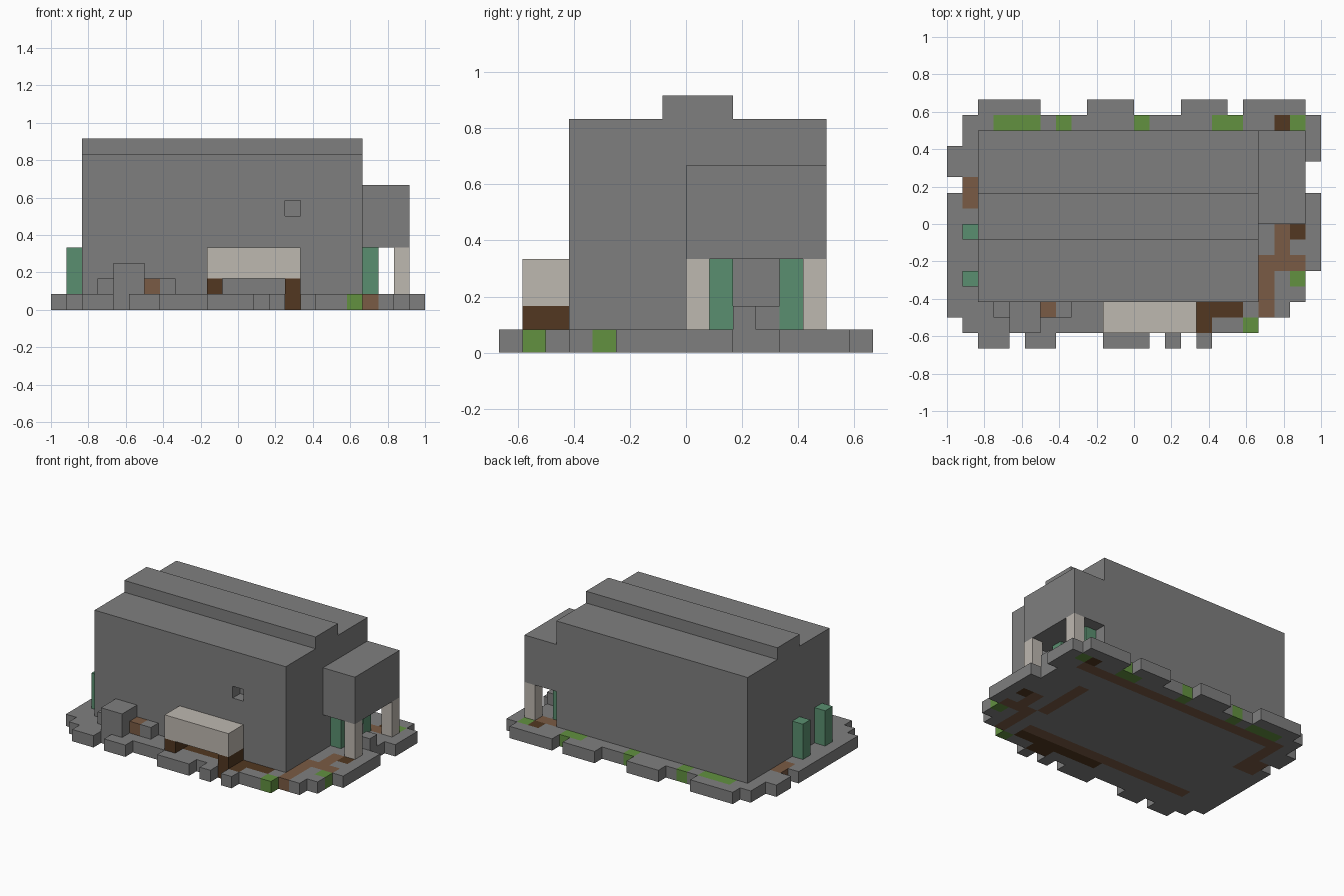
import bpy, bmesh
from mathutils import Vector

U = 1 / 12  # one block

cube = bpy.data.objects.get("Cube")
if cube:
    bpy.data.objects.remove(cube, do_unlink=True)


def material(name, *rgb):
    m = bpy.data.materials.new(name)
    m.use_nodes = True
    m.diffuse_color = (*rgb, 1)
    m.node_tree.nodes["Principled BSDF"].inputs["Base Color"].default_value = (*rgb, 1)
    return m


stone = material("grey_stone", .212, .212, .212)
dirt = material("brown_dirt", .195, .105, .058)
soil = material("dark_brown", .084, .039, .015)
grass = material("grass_green", .122, .283, .051)
leaf = material("muted_green", .102, .275, .162)
plaster = material("pale_plaster", .515, .479, .434)
glass = material("pale_blue_glass", .32, .445, .468)


def finish(name, bm, *mats):
    bmesh.ops.recalc_face_normals(bm, faces=bm.faces[:])
    mesh = bpy.data.meshes.new(name)
    bm.to_mesh(mesh)
    bm.free()
    for m in mats:
        mesh.materials.append(m)
    ob = bpy.data.objects.new(name, mesh)
    bpy.context.collection.objects.link(ob)
    return ob


def box(name, mat, x, y, z):
    """Box from (low, high) block ranges."""
    bm = bmesh.new()
    bmesh.ops.create_cube(bm, size=1)
    for v in bm.verts:
        v.co = Vector([(r[0] if c < 0 else r[1]) * U for c, r in zip(v.co, (x, y, z))])
    return finish(name, bm, mat)


def cells(x0, x1, y0, y1):
    return {(x, y) for x in range(x0, x1) for y in range(y0, y1)}


# Ragged ground slab: core plus edge pieces
ground = cells(-11, 8, -7, 7) | cells(8, 10, -6, 7) | cells(10, 11, -5, 7)
for x0, x1 in ((-10, -6), (-3, 0), (3, 6), (7, 11)):
    ground |= cells(x0, x1, 7, 8)
for x0, x1 in ((-10, -8), (-7, -5), (-2, 1), (2, 3), (4, 5)):
    ground |= cells(x0, x1, -8, -7)
for x, y0, y1 in ((11, 4, 7), (11, -3, 2), (-12, 3, 5), (-12, -6, 2)):
    ground |= cells(x, x + 1, y0, y1)

# Ground patches: dirt paths, dark soil, grass
dirt_cells = (cells(8, 9, -6, -2) | cells(8, 11, -3, -2) | cells(9, 10, -2, 0)
              | cells(-11, -10, 1, 3) | cells(-10, -9, 1, 6) | cells(-9, 10, 5, 6)
              | cells(-9, 7, -5, -4) | cells(7, 8, -2, 3))
soil_cells = (cells(-1, 7, -6, -5) | cells(3, 5, -7, -6) | cells(10, 11, -1, 0)
              | cells(9, 10, 6, 7))
grass_cells = (cells(-9, -6, 6, 7) | cells(-5, -4, 6, 7) | cells(0, 1, 6, 7)
               | cells(5, 7, 6, 7) | cells(10, 11, 6, 7) | cells(10, 11, -4, -3)
               | cells(7, 8, -7, -6))

bm = bmesh.new()


def quad(points, index):
    bm.faces.new([bm.verts.new(Vector(p) * U) for p in points]).material_index = index


for x, y in sorted(ground):
    i = next((k for k, s in ((1, dirt_cells), (2, soil_cells), (3, grass_cells))
              if (x, y) in s), 0)
    ring = [(x, y), (x + 1, y), (x + 1, y + 1), (x, y + 1)]
    for z in (0, 1):
        quad([(*p, z) for p in ring], i)
    for k, (dx, dy) in enumerate(((0, -1), (1, 0), (0, 1), (-1, 0))):
        if (x + dx, y + dy) not in ground:
            a, b = ring[k], ring[(k + 1) % 4]
            quad([(*a, 0), (*b, 0), (*b, 1), (*a, 1)], i)
bmesh.ops.remove_doubles(bm, verts=bm.verts[:], dist=.001)
finish("ground_slab", bm, stone, dirt, soil, grass)

# Main hall with raised ridge, extruded from its end profile
bm = bmesh.new()
profile = [(-5, 1), (6, 1), (6, 10), (2, 10), (2, 11), (-1, 11), (-1, 10), (-5, 10)]
end = bm.faces.new([bm.verts.new((-10 * U, y * U, z * U)) for y, z in profile])
ext = bmesh.ops.extrude_face_region(bm, geom=[end], use_keep_orig=True)["geom"]
bmesh.ops.translate(bm, vec=(18 * U, 0, 0),
                    verts=[v for v in ext if isinstance(v, bmesh.types.BMVert)])
hall = finish("main_hall", bm, stone)

# Square hole beside the front window
cutter = box("hole_cutter", stone, (3, 4), (-6, -4), (6, 7))
cutter.hide_render = True
mod = hall.modifiers.new("hole", "BOOLEAN")
mod.operation, mod.object, mod.solver = "DIFFERENCE", cutter, "EXACT"
bpy.context.view_layer.objects.active = hall
bpy.ops.object.modifier_apply(modifier="hole")
bpy.data.objects.remove(cutter, do_unlink=True)

# Side annex on posts, with planks and steps below
box("side_annex", stone, (8, 11), (0, 6), (4, 8))
for n, y in (("front", 0), ("back", 5)):
    box(n + "_post", plaster, (10, 11), (y, y + 1), (1, 4))
for n, y in (("front", 1), ("back", 4)):
    box(n + "_entrance_pillar", leaf, (8, 9), (y, y + 1), (1, 4))
box("outer_block", stone, (10, 11), (2, 3), (1, 2))
box("inner_block", stone, (8, 9), (3, 4), (1, 2))

# Green pillars on the far side
for n, y in (("front", -4), ("back", -1)):
    box(n + "_side_pillar", leaf, (-11, -10), (y, y + 1), (1, 4))

# Counter on dark legs
box("counter", plaster, (-2, 4), (-7, -5), (2, 4))
for n, x in (("right", -2), ("left", 3)):
    box(n + "_counter_leg", soil, (x, x + 1), (-7, -5), (1, 2))

# Rubble at the front
box("large_crate", stone, (-8, -6), (-7, -5), (1, 3))
box("right_rubble", stone, (-9, -8), (-6, -5), (1, 2))
box("dirt_block", dirt, (-6, -5), (-6, -5), (1, 2))
box("left_rubble", stone, (-5, -4), (-6, -5), (1, 2))


def window(name, panes, wall, out, shift=0.0, round_off=.32):
    """Thin rounded plate covering the given panes of the wall."""
    bm = bmesh.new()
    for x, z in sorted(panes):
        bm.faces.new([bm.verts.new(((x + a + shift) * U, wall * U, (z + b) * U))
                      for a, b in ((0, 0), (1, 0), (1, 1), (0, 1))])
    bmesh.ops.remove_doubles(bm, verts=bm.verts[:], dist=.001)
    bmesh.ops.dissolve_limit(bm, angle_limit=.1, use_dissolve_boundaries=True,
                             verts=bm.verts[:], edges=bm.edges[:])
    bmesh.ops.bevel(bm, geom=bm.verts[:], offset=round_off * U, segments=2,
                    profile=.5, affect="VERTICES")
    ext = bmesh.ops.extrude_face_region(bm, geom=bm.faces[:], use_keep_orig=True)["geom"]
    bmesh.ops.translate(bm, vec=(0, out * .004, 0),
                        verts=[v for v in ext if isinstance(v, bmesh.types.BMVert)])
    finish(name, bm, glass)


# Front and back windows, some with a broken pane
broken = {("front", -4): {(-3, 6)}, ("back", -4): {(-3, 7)}, ("back", -8): {(-8, 6)}}
for side, wall, out in (("front", -5, -1), ("back", 6, 1)):
    for k, x in enumerate((-8, -4, 0, 4)):
        panes = cells(x, x + 2, 6, 8) - broken.get((side, x), set())
        window(f"{side}_window_{k + 1}", panes, wall, out)

# Small low windows at the back
window("small_window_1", {(-4, 3)}, 6, 1, 0, .4)
window("small_window_2", {(-7, 3)}, 6, 1, -.2, .4)
